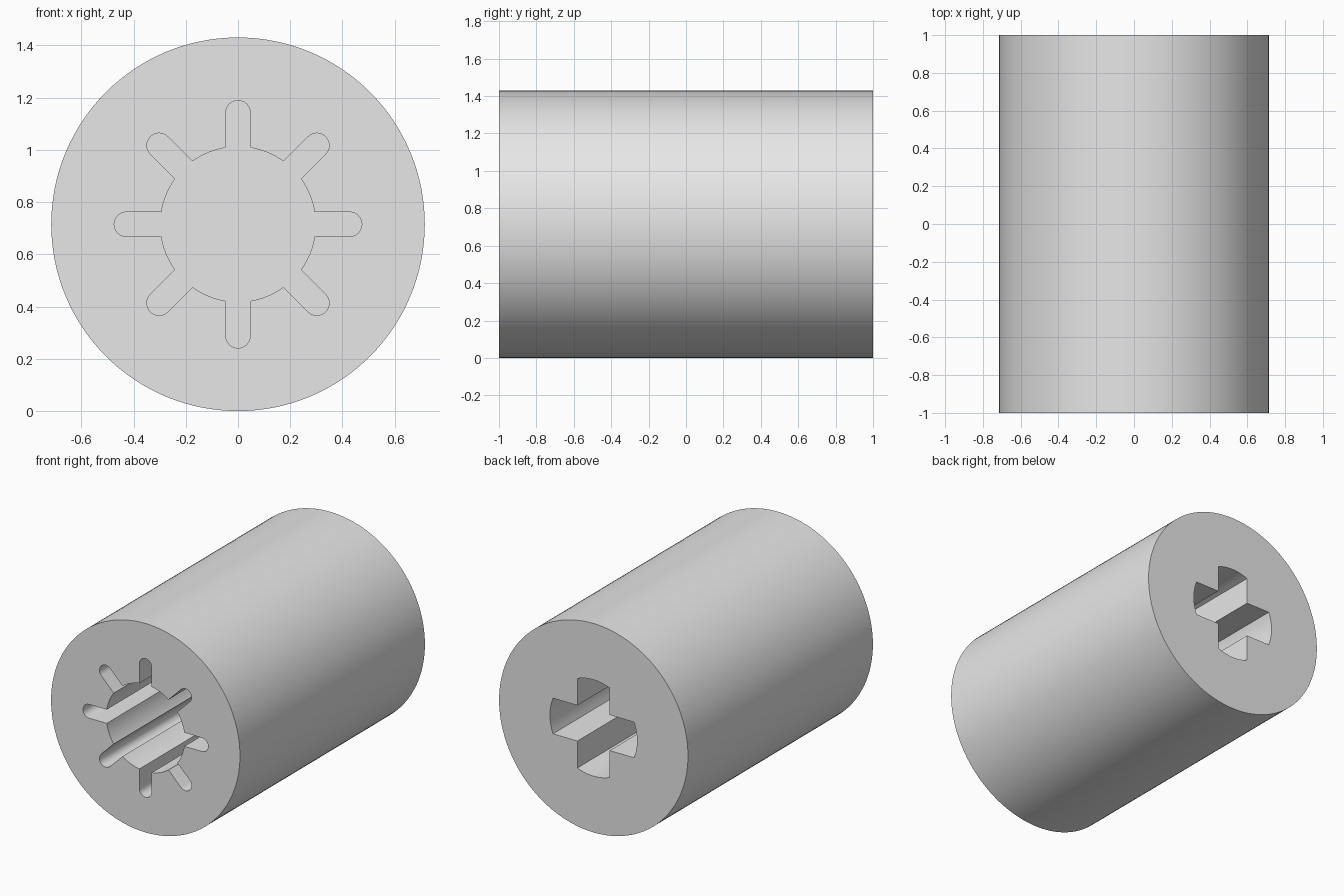
import bpy, bmesh
from math import sin, cos, asin, pi
from mathutils import Matrix, Vector

cube = bpy.data.objects.get("Cube")
if cube:
    bpy.data.objects.remove(cube, do_unlink=True)

RADIUS = 0.715

grey = bpy.data.materials.new("light grey")
grey.use_nodes = True
colour = (0.8, 0.8, 0.8, 1)
grey.diffuse_color = colour
grey.node_tree.nodes["Principled BSDF"].inputs["Base Color"].default_value = colour


def arc(radius, start, end, steps, centre_x=0):
    """Points along an arc about a centre on the local x axis."""
    angles = [start + (end - start) * i / steps for i in range(steps + 1)]
    return [Vector((centre_x + radius * cos(a), radius * sin(a))) for a in angles]


def repeat(points, count):
    """Repeat one sector of an outline around the centre."""
    return [Matrix.Rotation(2 * pi * k / count, 2) @ p
            for k in range(count) for p in points]


def add_loop(bm, outline, y):
    """Place an outline in the XZ plane at depth y."""
    return [bm.verts.new((p.x, y, RADIUS + p.y)) for p in outline]


def add_wall(bm, loop_a, loop_b):
    """Join two matching loops with quads."""
    for i in range(len(loop_a)):
        bm.faces.new((loop_a[i - 1], loop_a[i], loop_b[i], loop_b[i - 1]))


def add_holed_end(bm, rim, outline, y, floor_y):
    """Fill an end face around a hole, then add the blind hole."""
    mouth = add_loop(bm, outline, y)
    floor = add_loop(bm, outline, floor_y)
    add_wall(bm, mouth, floor)
    bm.faces.new(floor)
    border = [bm.edges.get((loop[i - 1], loop[i]))
              for loop in (rim, mouth) for i in range(len(loop))]
    bmesh.ops.triangle_fill(bm, use_beauty=True, edges=border, normal=(0, y, 0))


# Round bore with eight round-ended slots
bore, half_slot, slot_tip = 0.297, 0.047, 0.474
edge = asin(half_slot / bore)
sector = arc(half_slot, -pi / 2, pi / 2, 12, slot_tip - half_slot)
sector += arc(bore, edge, pi / 4 - edge, 8)
slotted_outline = repeat(sector, 8)

# Cross-shaped hole with rounded arm ends
arm_radius, half_arm = 0.33, 0.122
edge = asin(half_arm / arm_radius)
cross_outline = repeat(arc(arm_radius, -edge, edge, 10) + [Vector((half_arm, half_arm))], 4)

# Cylinder side, then an end with its blind hole at front and back
bm = bmesh.new()
circle = repeat([Vector((RADIUS, 0))], 128)
front_rim = add_loop(bm, circle, -1)
back_rim = add_loop(bm, circle, 1)
add_wall(bm, front_rim, back_rim)
add_holed_end(bm, front_rim, slotted_outline, -1, 0)
add_holed_end(bm, back_rim, cross_outline, 1, 0.04)
bmesh.ops.recalc_face_normals(bm, faces=bm.faces)

mesh = bpy.data.meshes.new("cylinder_body")
bm.to_mesh(mesh)
bm.free()
mesh.materials.append(grey)
body = bpy.data.objects.new("cylinder_body", mesh)
bpy.context.collection.objects.link(body)

bpy.ops.object.select_all(action="DESELECT")
body.select_set(True)
bpy.context.view_layer.objects.active = body
bpy.ops.object.shade_smooth_by_angle(angle=pi / 6)
